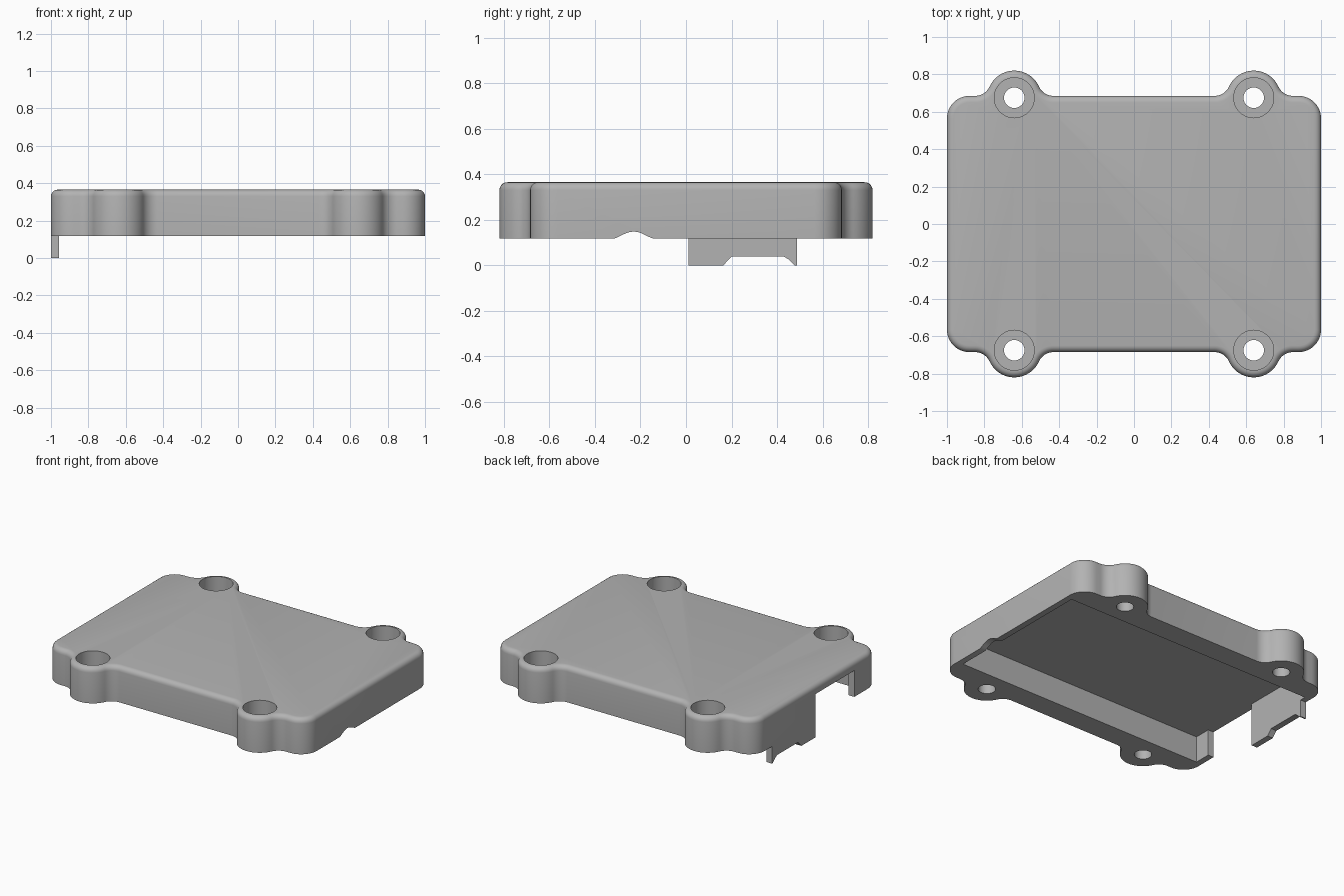
import bpy, bmesh
from math import radians, degrees, atan2, cos, sin, sqrt, pi

if "Cube" in bpy.data.objects:
    bpy.data.objects.remove(bpy.data.objects["Cube"], do_unlink=True)

BOTTOM, TOP, CEILING = 0.118, 0.365, 0.30
HOLE_X, HOLE_Y, BOSS_R = 0.64, 0.675, 0.145
HALF_X, HALF_Y, CORNER_R, FILLET_R = 1.0, 0.685, 0.12, 0.085
WALL_IN = 0.957  # inner face of the thin end walls

grey = bpy.data.materials.new("plain grey")
grey.use_nodes = True
grey.diffuse_color = (0.45, 0.45, 0.45, 1)
grey.node_tree.nodes["Principled BSDF"].inputs["Base Color"].default_value = grey.diffuse_color


def arc(cx, cy, r, start, end, steps=10):
    angles = [radians(start + (end - start) * i / steps) for i in range(steps + 1)]
    return [(cx + r * cos(a), cy + r * sin(a)) for a in angles]


def prism(name, points, low, high, axis="z", bevel=0):
    """Extrude a closed profile along z (points are x, y) or x (points are y, z)."""
    bm = bmesh.new()
    place = (lambda p: (*p, low)) if axis == "z" else (lambda p: (low, *p))
    face = bm.faces.new([bm.verts.new(place(p)) for p in points])
    extruded = bmesh.ops.extrude_face_region(bm, geom=[face])["geom"]
    moved = [g for g in extruded if isinstance(g, bmesh.types.BMVert)]
    step = (0, 0, high - low) if axis == "z" else (high - low, 0, 0)
    bmesh.ops.translate(bm, verts=moved, vec=step)
    bmesh.ops.recalc_face_normals(bm, faces=bm.faces)
    if bevel:
        rim = [e for e in bm.edges if all(v in moved for v in e.verts)]
        bmesh.ops.bevel(bm, geom=rim, offset=bevel, segments=5, profile=0.5, affect="EDGES")
    mesh = bpy.data.meshes.new(name)
    bm.to_mesh(mesh)
    bm.free()
    mesh.materials.append(grey)
    obj = bpy.data.objects.new(name, mesh)
    bpy.context.collection.objects.link(obj)
    return obj


def rectangle(x0, x1, y0, y1):
    return [(x0, y0), (x1, y0), (x1, y1), (x0, y1)]


# Outline: one quarter with rounded corner, screw boss and two fillets
rise = HALF_Y + FILLET_R - HOLE_Y
run = sqrt((BOSS_R + FILLET_R) ** 2 - rise ** 2)
tilt = degrees(atan2(rise, run))
quarter = arc(HALF_X - CORNER_R, HALF_Y - CORNER_R, CORNER_R, 0, 90)
quarter += arc(HOLE_X + run, HALF_Y + FILLET_R, FILLET_R, 270, 180 + tilt)
quarter += arc(HOLE_X, HOLE_Y, BOSS_R, tilt, 180 - tilt, 20)[1:-1]
quarter += arc(HOLE_X - run, HALF_Y + FILLET_R, FILLET_R, -tilt, -90)
half = quarter + [(-x, y) for x, y in reversed(quarter)]
outline = half + [(x, -y) for x, y in reversed(half)]
cover = prism("cover", outline, BOTTOM, TOP, bevel=0.035)

# Cutters: underside cavity, end window, cable arch, counterbored holes
cutters = [
    prism("cavity_cutter", rectangle(-WALL_IN, WALL_IN, -0.53, 0.53), 0, CEILING),
    prism("window_cutter", rectangle(-1.1, -0.9, -0.415, 0.01), 0, CEILING),
]
bump = [(-0.23 + 0.085 * t / 8, BOTTOM + 0.03 * cos(pi * t / 16) ** 1.3) for t in range(-8, 9)]
cutters.append(prism("arch_cutter", [(-0.315, 0.05)] + bump + [(-0.145, 0.05)], 0.9, 1.1, "x"))
for sx in (-1, 1):
    for sy in (-1, 1):
        for r, low in ((0.055, 0), (0.107, 0.18)):
            ring = arc(sx * HOLE_X, sy * HOLE_Y, r, 0, 360, 40)[:-1]
            cutters.append(prism("hole_cutter", ring, low, 0.5))

bpy.context.view_layer.objects.active = cover
for cutter in cutters:
    cutter.hide_render = True
    mod = cover.modifiers.new("cut", "BOOLEAN")
    mod.operation, mod.solver, mod.object = "DIFFERENCE", "EXACT", cutter
    bpy.ops.object.modifier_apply(modifier=mod.name)
    bpy.data.objects.remove(cutter, do_unlink=True)

# Hanging end tab with a shallow trapezoid notch
tab = prism("end_tab", [(0.01, 0), (0.165, 0), (0.18, 0.018), (0.2, 0.038), (0.43, 0.038),
                        (0.448, 0.028), (0.478, 0), (0.487, 0), (0.487, BOTTOM), (0.01, BOTTOM)],
            -HALF_X, -WALL_IN, "x")

# Smooth curves, crisp edges
for obj in (cover, tab):
    bpy.ops.object.select_all(action="DESELECT")
    obj.select_set(True)
    bpy.context.view_layer.objects.active = obj
    bpy.ops.object.shade_smooth_by_angle(angle=radians(30))
